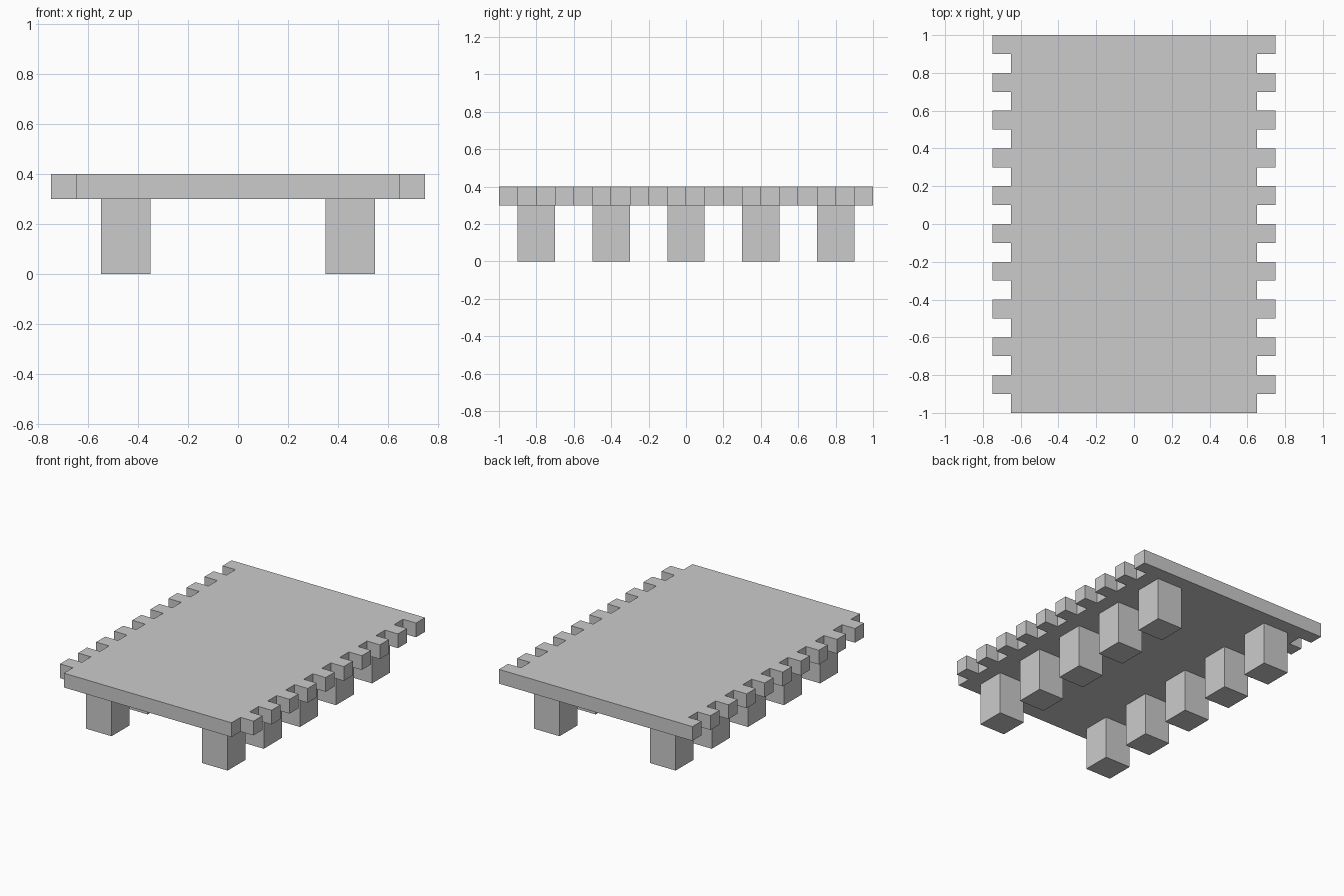
import bpy, bmesh

if "Cube" in bpy.data.objects:
    bpy.data.objects.remove(bpy.data.objects["Cube"])

INNER, OUTER = 0.65, 0.75      # deck half widths at notch and tooth
Z0, Z1 = 0.3, 0.4              # deck underside and top
STEP, TEETH = 0.1, 10


def make_object(name, bm):
    bmesh.ops.recalc_face_normals(bm, faces=bm.faces)
    mesh = bpy.data.meshes.new(name)
    bm.to_mesh(mesh)
    bm.free()
    obj = bpy.data.objects.new(name, mesh)
    bpy.context.collection.objects.link(obj)
    return obj


# Deck: notched outline, extruded upwards
right = [(INNER, -1.0)]
for i in range(TEETH):
    y0 = -1 + STEP * (2 * i + 1)
    y1 = y0 + STEP
    right += [(INNER, y0), (OUTER, y0), (OUTER, y1)]
    if i < TEETH - 1:
        right.append((INNER, y1))
outline = right + [(-x, y) for x, y in reversed(right)]

bm = bmesh.new()
base = bm.faces.new([bm.verts.new((x, y, Z0)) for x, y in outline])
top = bmesh.ops.extrude_face_region(bm, geom=[base], use_keep_orig=True)
bmesh.ops.translate(bm, vec=(0, 0, Z1 - Z0),
                    verts=[v for v in top["geom"] if isinstance(v, bmesh.types.BMVert)])
make_object("notched_deck", bm)

# Legs: two rows of five square blocks
for side, x in (("left", -0.45), ("right", 0.45)):
    for i in range(5):
        bm = bmesh.new()
        bmesh.ops.create_cube(bm, size=1)
        bmesh.ops.scale(bm, vec=(0.2, 0.2, Z0), verts=bm.verts)
        leg = make_object(f"{side}_leg_{i + 1}", bm)
        leg.location = (x, -0.8 + 0.4 * i, Z0 / 2)
